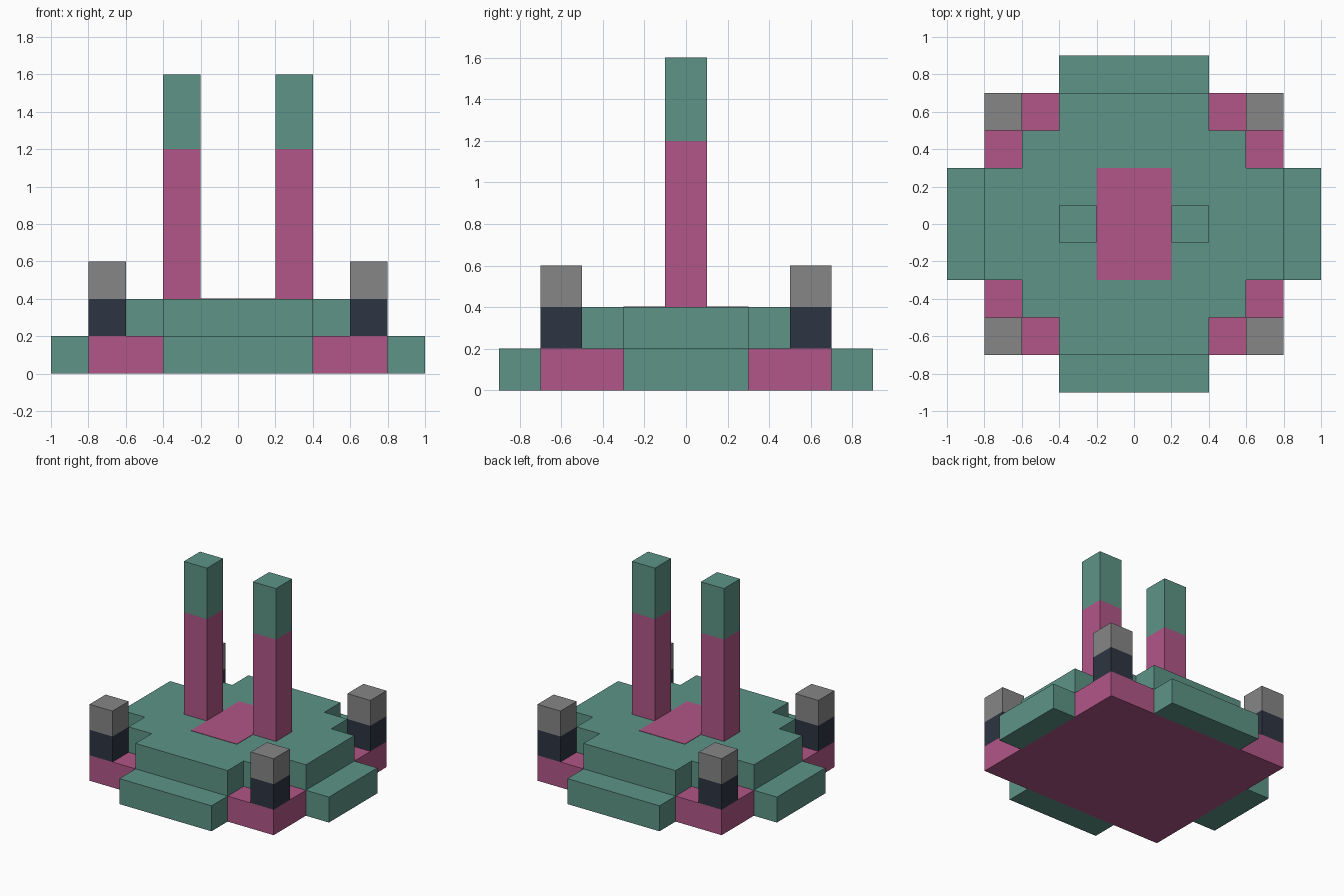
import bpy
import bmesh
from mathutils import Vector

cube = bpy.data.objects.get("Cube")
if cube:
    bpy.data.objects.remove(cube, do_unlink=True)


def material(name, rgb):
    """Flat material from 8-bit display values, converted to linear."""
    color = [((c / 255 + 0.055) / 1.055) ** 2.4 for c in rgb] + [1.0]
    mat = bpy.data.materials.new(name)
    mat.use_nodes = True
    mat.diffuse_color = color
    mat.node_tree.nodes["Principled BSDF"].inputs["Base Color"].default_value = color
    return mat


GREEN = material("sage green", (93, 148, 134))
PINK = material("magenta pink", (177, 86, 135))
GREY = material("stone grey", (134, 134, 134))
NAVY = material("dark navy", (45, 53, 66))


def finish(bm, name, mats):
    bmesh.ops.recalc_face_normals(bm, faces=bm.faces)
    mesh = bpy.data.meshes.new(name)
    bm.to_mesh(mesh)
    bm.free()
    for mat in mats:
        mesh.materials.append(mat)
    obj = bpy.data.objects.new(name, mesh)
    bpy.context.collection.objects.link(obj)
    return obj


def prism(name, outline, z0, z1, mats, split=None):
    """Extrude an outline upward; faces above the split height take the second material."""
    bm = bmesh.new()
    face = bm.faces.new([bm.verts.new((x, y, z0)) for x, y in outline])
    new = bmesh.ops.extrude_face_region(bm, geom=[face])["geom"]
    verts = [v for v in new if isinstance(v, bmesh.types.BMVert)]
    bmesh.ops.translate(bm, verts=verts, vec=Vector((0, 0, z1 - z0)))
    if split:
        bmesh.ops.bisect_plane(bm, geom=bm.verts[:] + bm.edges[:] + bm.faces[:],
                               plane_co=(0, 0, split), plane_no=(0, 0, 1))
        for f in bm.faces:
            f.material_index = int(f.calc_center_median().z > split)
    return finish(bm, name, mats)


def rect(cx, cy, w, d):
    return [(cx + sx * w / 2, cy + sy * d / 2)
            for sx, sy in ((-1, -1), (1, -1), (1, 1), (-1, 1))]


# Base slab
prism("base_slab", rect(0, 0, 1.6, 1.4), 0, 0.2, [PINK])

# Entry steps on the four sides
for label, s in (("front", -1), ("back", 1)):
    prism(label + "_step", rect(0, s * 0.8, 0.8, 0.2), 0, 0.2, [GREEN])
for label, s in (("right", -1), ("left", 1)):
    prism(label + "_step", rect(s * 0.9, 0, 0.2, 0.6), 0, 0.2, [GREEN])

# Upper terrace with stair-stepped corners, one quadrant mirrored round
quarter = [(0.8, 0.3), (0.6, 0.3), (0.6, 0.5), (0.4, 0.5), (0.4, 0.7)]
half = quarter + [(-x, y) for x, y in reversed(quarter)]
prism("terrace", half + [(-x, -y) for x, y in half], 0.2, 0.4, [GREEN])

# Painted floor panel between the towers
prism("floor_panel", rect(0, 0, 0.4, 0.6), 0.4, 0.403, [PINK])

# Twin towers and corner posts
for side, sx in (("right", -1), ("left", 1)):
    prism(side + "_tower", rect(sx * 0.3, 0, 0.2, 0.2), 0.4, 1.6, [PINK, GREEN], 1.2)
    for end, sy in (("front", -1), ("back", 1)):
        prism(f"{end}_{side}_post", rect(sx * 0.7, sy * 0.6, 0.2, 0.2),
              0.2, 0.6, [NAVY, GREY], 0.4)
